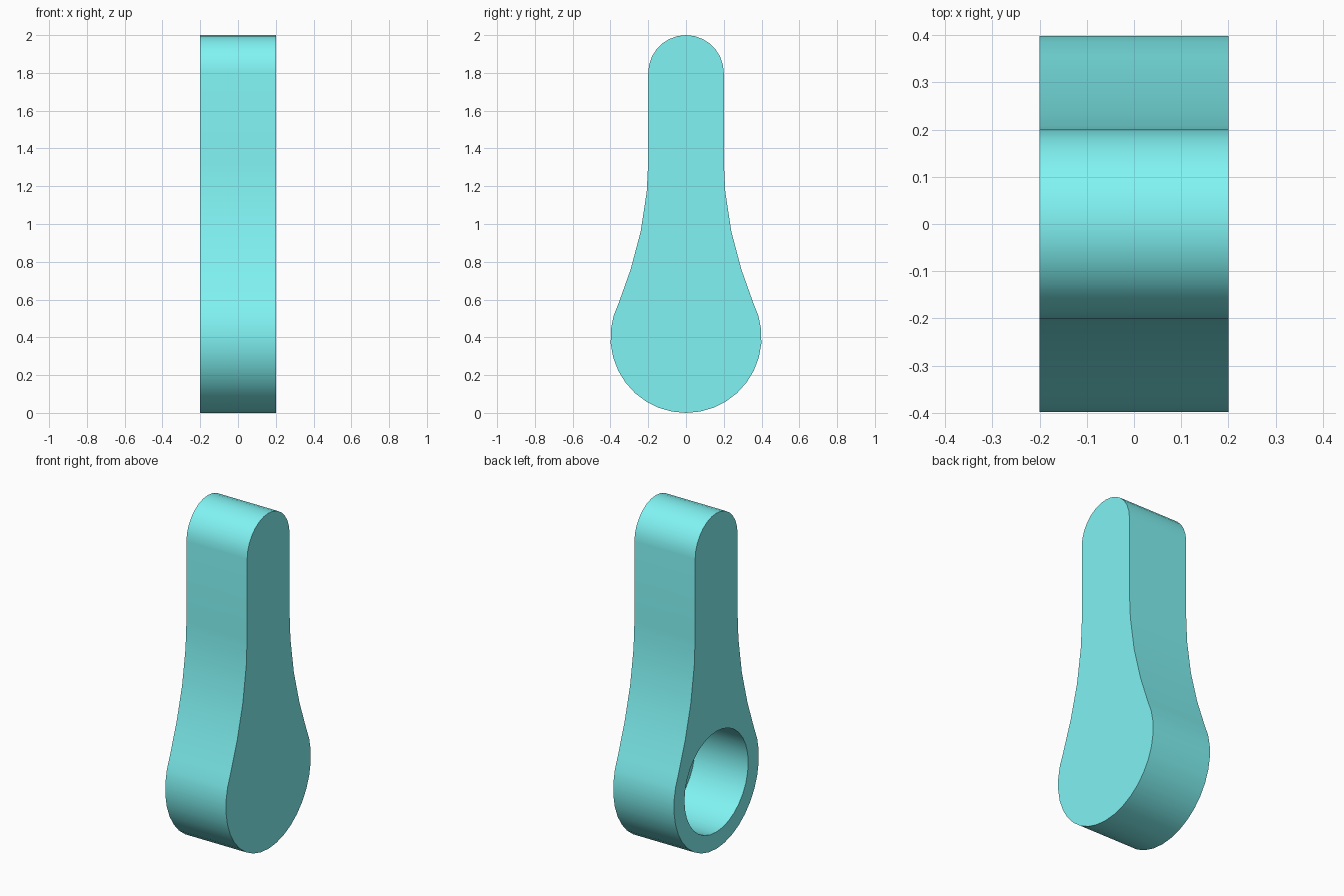
import bpy, bmesh
from math import sin, cos, pi, radians

if "Cube" in bpy.data.objects:
    bpy.data.objects.remove(bpy.data.objects["Cube"])

HALF = 0.2                       # half thickness along x
BULB_R, BULB_Z = 0.4, 0.4
TIP_R, TIP_Z = 0.2, 1.8
HOLE_R, HOLE_FLOOR = 0.3, 0.15   # blind bore opens on the -x side


def arc(r, z, start, end, n):
    return [(r * cos(radians(start + (end - start) * i / n)),
             z + r * sin(radians(start + (end - start) * i / n))) for i in range(n + 1)]


def prism(name, outline, x0, x1):
    bm = bmesh.new()
    face = bm.faces.new([bm.verts.new((x0, y, z)) for y, z in outline])
    ext = bmesh.ops.extrude_face_region(bm, geom=[face], use_keep_orig=True)
    moved = [v for v in ext["geom"] if isinstance(v, bmesh.types.BMVert)]
    bmesh.ops.translate(bm, verts=moved, vec=(x1 - x0, 0, 0))
    bmesh.ops.recalc_face_normals(bm, faces=bm.faces)
    mesh = bpy.data.meshes.new(name)
    bm.to_mesh(mesh)
    bm.free()
    obj = bpy.data.objects.new(name, mesh)
    bpy.context.collection.objects.link(obj)
    return obj


# Lever outline: bulb, tapering neck, round tip, mirrored neck
neck = [(0.293, 0.76), (0.24, 0.96), (0.208, 1.17), (0.2, 1.33)]
outline = (arc(BULB_R, BULB_Z, -207, 27, 22) + neck
           + arc(TIP_R, TIP_Z, 0, 180, 14)
           + [(-y, z) for y, z in reversed(neck)])
lever = prism("lever_arm", outline, -HALF, HALF)

# Blind bore in the bulb
cutter = prism("bore_cutter", arc(HOLE_R, BULB_Z, 0, 360, 32)[:-1], -HALF - 0.1, HOLE_FLOOR)
cutter.hide_render = True
mod = lever.modifiers.new("bore", 'BOOLEAN')
mod.operation = 'DIFFERENCE'
mod.solver = 'EXACT'
mod.object = cutter
bpy.context.view_layer.objects.active = lever
lever.select_set(True)
bpy.ops.object.modifier_apply(modifier=mod.name)
bpy.data.objects.remove(cutter)

# Smooth rounded sides, sharp rims
bpy.ops.object.shade_smooth_by_angle(angle=radians(30))

mat = bpy.data.materials.new("turquoise")
mat.diffuse_color = (0.22, 0.9, 0.9, 1)
mat.use_nodes = True
mat.node_tree.nodes["Principled BSDF"].inputs["Base Color"].default_value = mat.diffuse_color
lever.data.materials.append(mat)
